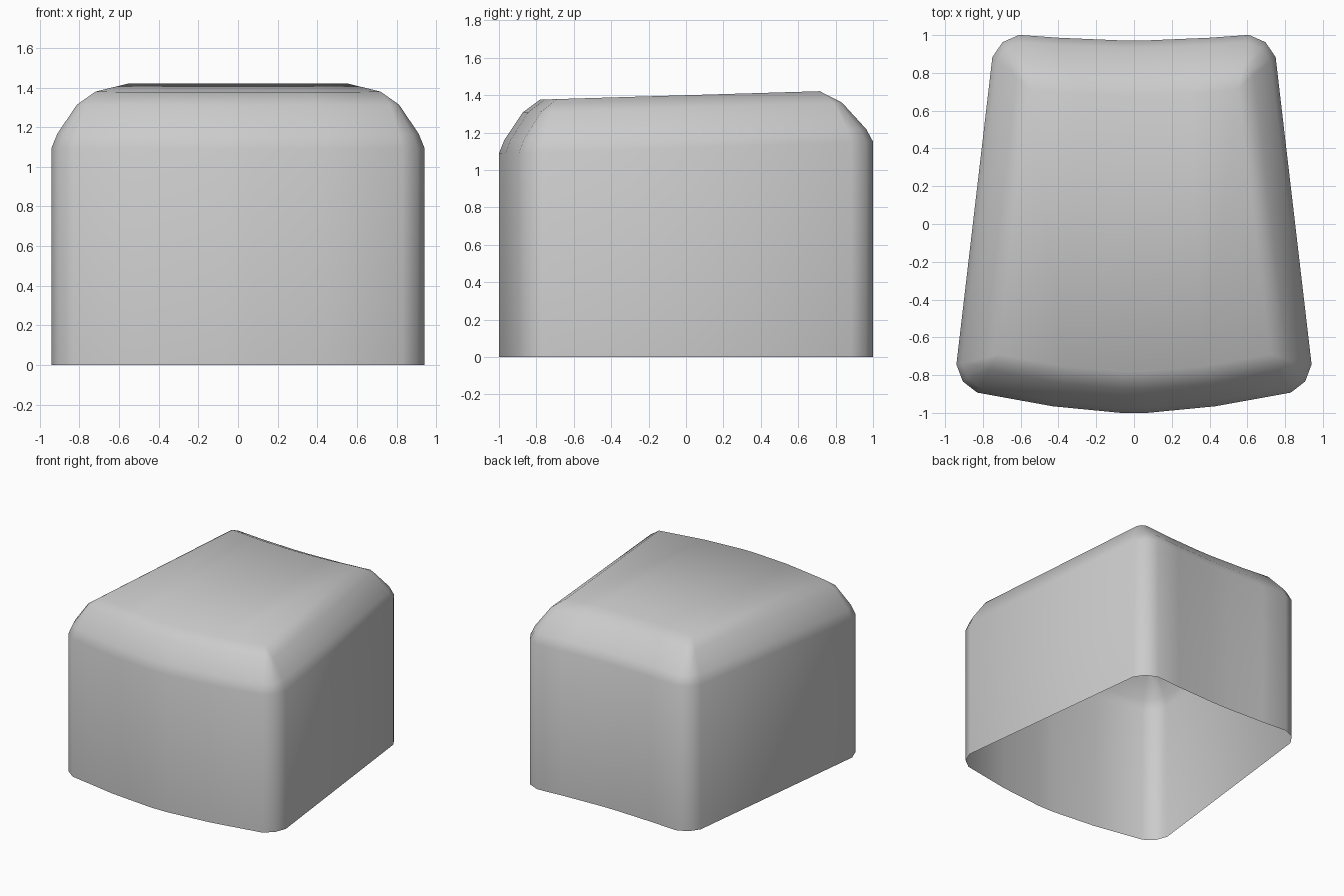
import bpy, bmesh
from mathutils import Vector

if "Cube" in bpy.data.objects:
    bpy.data.objects.remove(bpy.data.objects["Cube"])

# Right half outline, front centre to back centre: (wall point, top-face point, is corner)
HALF = [((0.07, -1.0), (0.06, -0.78), False),
        ((0.43, -0.965), (0.36, -0.755), False),
        ((0.955, -0.87), (0.72, -0.69), True),
        ((0.735, 1.01), (0.55, 0.715), True),
        ((0.40, 0.986), (0.30, 0.69), False),
        ((0.07, 0.972), (0.06, 0.68), False)]


def outline(t, r):
    """Closed outline, t of the way from wall to top face, corners rounded by r."""
    pts = [Vector(a).lerp(Vector(b), t) for a, b, _ in HALF]
    half = []
    for i, p in enumerate(pts):
        if HALF[i][2]:
            a = p + (pts[i - 1] - p).normalized() * r
            b = p + (pts[i + 1] - p).normalized() * r
            half += [a, ((a + b) / 2).lerp(p, 0.3), b]
        else:
            half.append(p)
    return half + [Vector((-p.x, p.y)) for p in reversed(half)]


bm = bmesh.new()


def ring(t, r, height, slope=0.03):
    return [bm.verts.new((p.x, p.y, height + slope * p.y)) for p in outline(t, r)]


# Straight wall, then rounded shoulder up to the sloping top
rings = [ring(0, 0.127, 0, 0), ring(0, 0.127, 1.12),
         ring(0.13, 0.11, 1.19), ring(0.58, 0.05, 1.335), ring(1, 0, 1.40)]
n = len(rings[0])
for lo, hi in zip(rings, rings[1:]):
    for i in range(n):
        j = (i + 1) % n
        bm.faces.new((lo[i], lo[j], hi[j], hi[i]))
bm.faces.new(rings[-1])
bmesh.ops.remove_doubles(bm, verts=bm.verts[:], dist=0.0005)
bmesh.ops.recalc_face_normals(bm, faces=bm.faces[:])
for f in bm.faces:
    f.smooth = True

# Open-bottomed cap
mesh = bpy.data.meshes.new("tapered_cap")
bm.to_mesh(mesh)
bm.free()
cap = bpy.data.objects.new("tapered_cap", mesh)
bpy.context.collection.objects.link(cap)
